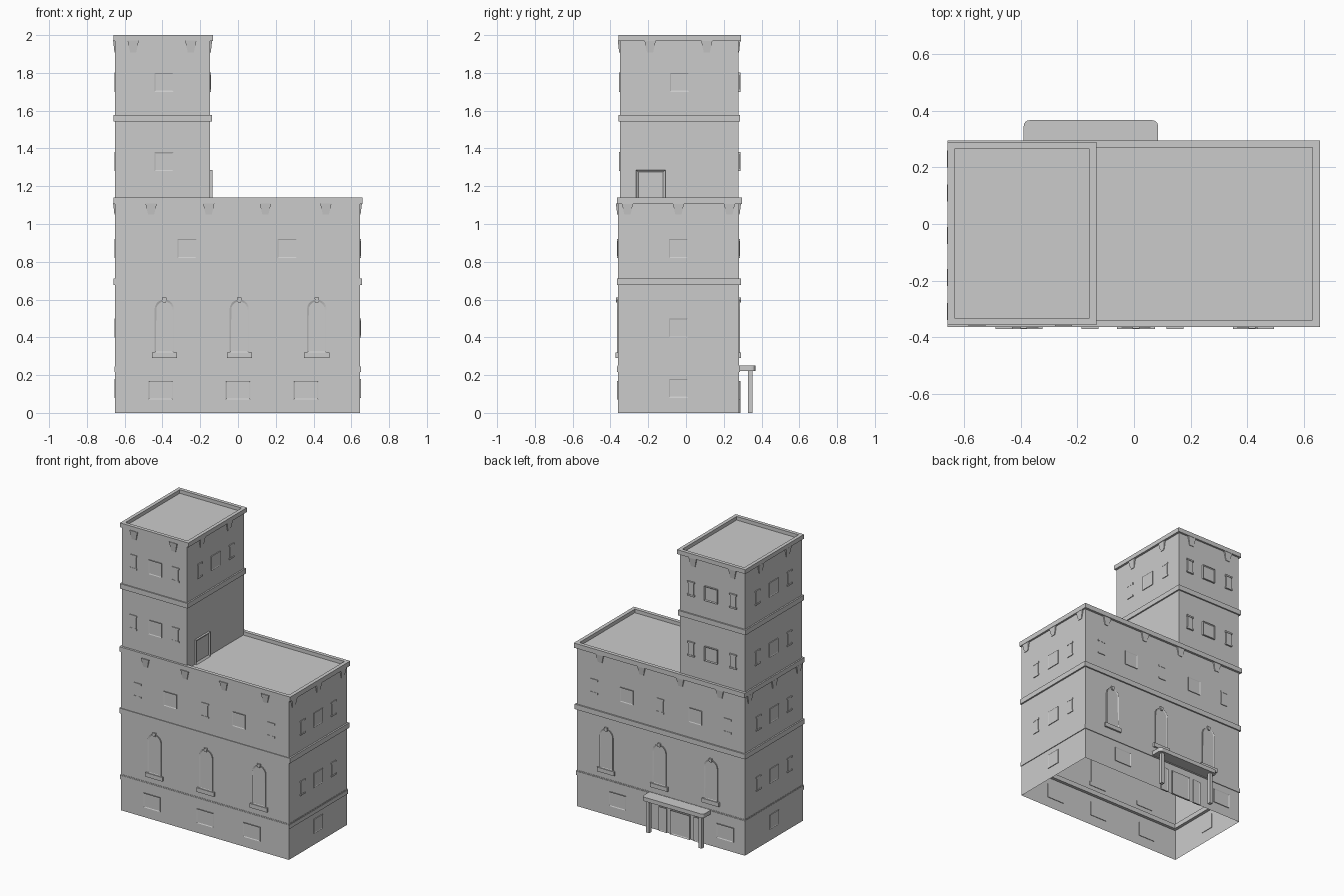
import bpy, bmesh, math
from mathutils import Vector

if "Cube" in bpy.data.objects:
    bpy.data.objects.remove(bpy.data.objects["Cube"])


def finish(name, bm):
    bmesh.ops.recalc_face_normals(bm, faces=bm.faces)
    me = bpy.data.meshes.new(name)
    bm.to_mesh(me)
    bm.free()
    ob = bpy.data.objects.new(name, me)
    bpy.context.collection.objects.link(ob)
    return ob


def add_box(bm, x0, x1, y0, y1, z0, z1):
    vs = bmesh.ops.create_cube(bm, size=1)["verts"]
    for v in vs:
        v.co = Vector(((x0 + x1) / 2 + v.co.x * (x1 - x0),
                       (y0 + y1) / 2 + v.co.y * (y1 - y0),
                       (z0 + z1) / 2 + v.co.z * (z1 - z0)))
    return vs


def shell(name, x0, x1, y0, y1, z0, z1):
    """Hollow block with an open underside."""
    bm = bmesh.new()
    add_box(bm, x0, x1, y0, y1, z0, z1)
    bmesh.ops.recalc_face_normals(bm, faces=bm.faces)
    low = [f for f in bm.faces if f.normal.z < -0.9]
    bmesh.ops.delete(bm, geom=low, context="FACES_ONLY")
    return finish(name, bm)


def ring(name, x0, x1, y0, y1, z0, z1, t):
    """Rectangular frame of thickness t."""
    bm = bmesh.new()
    loops = []
    for inset, z in ((0, z0), (0, z1), (t, z1), (t, z0)):
        a, b, c, d = x0 + inset, x1 - inset, y0 + inset, y1 - inset
        loops.append([bm.verts.new(p) for p in
                      ((a, c, z), (b, c, z), (b, d, z), (a, d, z))])
    for i in range(4):
        p, q = loops[i], loops[(i + 1) % 4]
        for j in range(4):
            k = (j + 1) % 4
            bm.faces.new((p[j], p[k], q[k], q[j]))
    return finish(name, bm)


def place(wall, u, z, d):
    """Wall coordinates (along, up, outward) to world."""
    side, c = wall
    return {"front": (u, c - d, z), "back": (u, c + d, z),
            "left": (c - d, u, z), "right": (c + d, u, z)}[side]


def relief(bm, wall, profile, depth, taper=None, frame=0, sink=0):
    """Raised piece on a wall; taper is the depth at the lowest points."""
    low = min(p[1] for p in profile)
    n = len(profile)
    back = [bm.verts.new(place(wall, u, z, -0.004)) for u, z in profile]
    front = [bm.verts.new(place(wall, u, z, taper if taper and z == low else depth))
             for u, z in profile]
    faces = [bm.faces.new(back), bm.faces.new(front)]
    for i in range(n):
        j = (i + 1) % n
        faces.append(bm.faces.new((back[i], back[j], front[j], front[i])))
    if frame:
        bmesh.ops.recalc_face_normals(bm, faces=faces)
        bmesh.ops.inset_region(bm, faces=[faces[1]], thickness=frame, depth=-sink)


def rect(u, w, z0, z1):
    return [(u - w / 2, z0), (u + w / 2, z0), (u + w / 2, z1), (u - w / 2, z1)]


MAIN = {"front": -0.36, "back": 0.28, "left": -0.65, "right": 0.645}
TOWER = {"front": -0.35, "back": 0.277, "left": -0.65, "right": -0.148}

# Walls, storey bands and parapets
shell("main_block", -0.65, 0.645, -0.36, 0.28, 0, 1.115)
shell("tower", -0.65, -0.148, -0.35, 0.277, 1.1, 1.975)
ring("ground_band", -0.654, 0.65, -0.364, 0.285, 0.217, 0.245, 0.025)
ring("ground_band_lip", -0.652, 0.647, -0.362, 0.282, 0.245, 0.252, 0.02)
ring("middle_band", -0.66, 0.656, -0.365, 0.29, 0.677, 0.712, 0.03)
ring("main_parapet", -0.66, 0.658, -0.365, 0.296, 1.107, 1.14, 0.026)
ring("tower_band", -0.66, -0.138, -0.358, 0.287, 1.542, 1.577, 0.03)
ring("tower_parapet", -0.66, -0.133, -0.357, 0.29, 1.97, 2.0, 0.025)

# Tapered brackets under both parapets
bm = bmesh.new()


def bracket(wall, u, z, h):
    relief(bm, wall, [(u - 0.016, z - h), (u + 0.016, z - h),
                      (u + 0.03, z), (u - 0.03, z)], 0.011, 0.004)


for s, c in MAIN.items():
    spots = (-0.46, -0.155, 0.145, 0.465) if s in ("front", "back") else (-0.31, -0.04, 0.23)
    for u in spots:
        bracket((s, c), u, 1.108, 0.058)
for s, c in TOWER.items():
    for u in ((-0.555, -0.25) if s in ("front", "back") else (-0.19, 0.11)):
        bracket((s, c), u, 1.971, 0.062)
finish("brackets", bm)

# Rectangular windows: narrow ones with lintel and sill, wide ones with a frame
bm = bmesh.new()


def window(wall, u, z, wide, d=0.005):
    if wide:
        relief(bm, wall, rect(u, 0.1, z, z + 0.1), d, frame=0.008, sink=d * 0.5)
    else:
        relief(bm, wall, rect(u, 0.042, z, z + 0.1), d * 0.7)
        for a in (0, 0.09):
            relief(bm, wall, rect(u, 0.054, z + a, z + a + 0.011), d)


for s, c in TOWER.items():
    for z in (1.28, 1.7):
        if s == "right" and z < 1.5:
            continue
        row = (-0.56, -0.392, -0.235) if s in ("front", "back") else (-0.21, -0.035, 0.14)
        for i, u in enumerate(row):
            window((s, c), u, z, i == 1, 0.011 if s == "back" else 0.005)
for s in ("left", "right"):
    for z in (0.4, 0.82):
        for i, u in enumerate((-0.21, -0.04, 0.13)):
            window((s, MAIN[s]), u, z, i == 1)
    window((s, MAIN[s]), -0.04, 0.08, True)
for s in ("front", "back"):
    for i, u in enumerate((-0.52, -0.27, 0.0, 0.26, 0.51)):
        window((s, MAIN[s]), u, 0.82, i % 2 == 1)
finish("windows", bm)

# Shop windows on the ground storey
bm = bmesh.new()
for s, row in (("front", (-0.41, 0.0, 0.36)), ("back", (-0.5, 0.33))):
    for u in row:
        relief(bm, (s, MAIN[s]), rect(u, 0.13, 0.07, 0.17), 0.005, frame=0.008, sink=0.003)
finish("shop_windows", bm)

# Arched windows with sill and keystone
bm = bmesh.new()
for s in ("front", "back"):
    wall = (s, MAIN[s])
    for u in (-0.39, 0.007, 0.417):
        arch = [(u - 0.052, 0.318), (u + 0.052, 0.318)]
        arch += [(u + 0.052 * math.cos(a), 0.548 + 0.052 * math.sin(a))
                 for a in (math.pi * i / 10 for i in range(11))]
        relief(bm, wall, arch, 0.006, frame=0.01, sink=0.004)
        relief(bm, wall, rect(u, 0.133, 0.291, 0.32), 0.012)
        relief(bm, wall, [(u - 0.008, 0.585), (u + 0.008, 0.585),
                          (u + 0.012, 0.61), (u - 0.012, 0.61)], 0.01)
finish("arched_windows", bm)

# Roof door on the tower and entrance doors at the back
bm = bmesh.new()
relief(bm, ("right", TOWER["right"]), rect(-0.187, 0.155, 1.115, 1.287), 0.014,
       frame=0.018, sink=0.009)
finish("roof_door", bm)
bm = bmesh.new()
relief(bm, ("back", MAIN["back"]), rect(-0.155, 0.15, 0, 0.17), 0.008, frame=0.012, sink=0.004)
for u in (-0.29, -0.02):
    relief(bm, ("back", MAIN["back"]), rect(u, 0.06, 0, 0.17), 0.006, frame=0.008, sink=0.003)
finish("entrance_doors", bm)

# Entrance canopy with rounded outer corners
outline = [(-0.39, 0.275), (0.085, 0.275)]
for cx, a0 in ((0.065, 0), (-0.37, 90)):
    outline += [(cx + 0.02 * math.cos(math.radians(a0 + 22.5 * i)),
                 0.347 + 0.02 * math.sin(math.radians(a0 + 22.5 * i))) for i in range(5)]
bm = bmesh.new()
face = bm.faces.new([bm.verts.new((x, y, 0.222)) for x, y in outline])
top = bmesh.ops.extrude_face_region(bm, geom=[face])["geom"]
bmesh.ops.translate(bm, vec=(0, 0, 0.028),
                    verts=[v for v in top if isinstance(v, bmesh.types.BMVert)])
finish("entrance_canopy", bm)

# Canopy posts
bm = bmesh.new()
for x in (-0.355, 0.05):
    add_box(bm, x - 0.012, x + 0.012, 0.328, 0.352, 0, 0.224)
finish("canopy_posts", bm)
